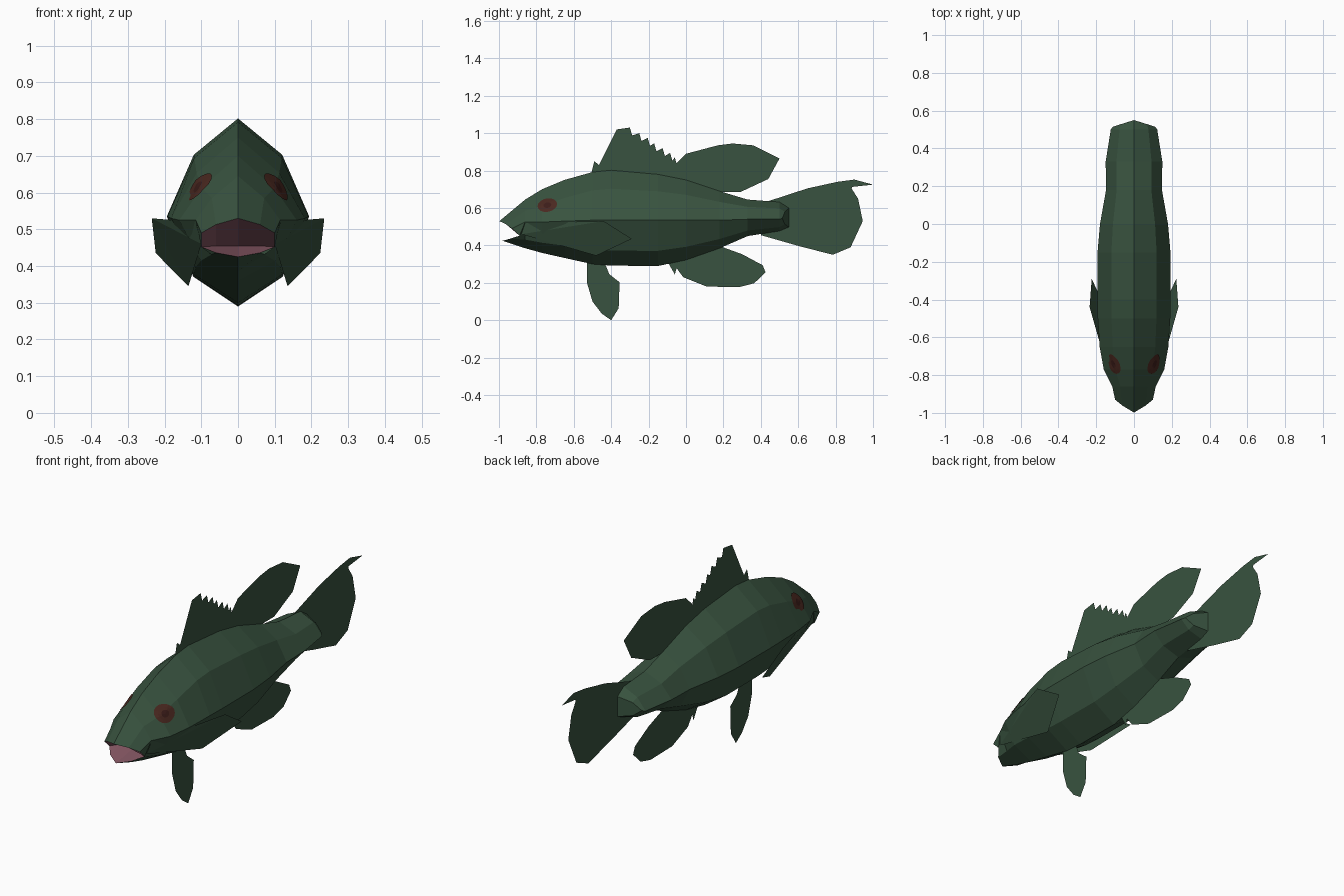
import bpy, bmesh, math
from mathutils import Vector
from mathutils.bvhtree import BVHTree


def material(name, rgb):
    m = bpy.data.materials.new(name)
    m.diffuse_color = (*rgb, 1)
    return m


GREEN = material("scale green", (0.040, 0.086, 0.050))
PINK = material("mouth pink", (0.235, 0.095, 0.125))
BROWN = material("eye brown", (0.068, 0.021, 0.014))
DARK = material("pupil dark red", (0.045, 0.012, 0.010))


def add_object(name, bm, mats):
    me = bpy.data.meshes.new(name)
    bm.to_mesh(me)
    ob = bpy.data.objects.new(name, me)
    bpy.context.collection.objects.link(ob)
    for m in mats:
        me.materials.append(m)
    return ob


class Builder:
    """Adds faces by coordinates, welding shared points and mirroring in x."""
    def __init__(self):
        self.bm, self.verts = bmesh.new(), {}

    def vert(self, p):
        key = tuple(round(c, 4) + 0.0 for c in p)
        if key not in self.verts:
            self.verts[key] = self.bm.verts.new(key)
        return self.verts[key]

    def face(self, pts, mat=0):
        for s in (1, -1):
            vs = list(dict.fromkeys(self.vert((s * x, y, z)) for x, y, z in pts))
            if len(vs) > 2:
                self.bm.faces.new(vs if s > 0 else vs[::-1]).material_index = mat

    def strip(self, a, b, mat=0):
        for i in range(len(a) - 1):
            self.face((a[i], a[i + 1], b[i + 1], b[i]), mat)


# Body sections: y, top z, half width, middle z, bottom z, upper side height fraction
sections = [
    (-0.86, 0.645, 0.115, 0.525, 0.385, 0.50),
    (-0.77, 0.700, 0.160, 0.525, 0.360, 0.50),
    (-0.65, 0.750, 0.182, 0.530, 0.333, 0.56),
    (-0.50, 0.792, 0.192, 0.535, 0.300, 0.62),
    (-0.40, 0.802, 0.194, 0.535, 0.292, 0.63),
    (-0.15, 0.780, 0.193, 0.535, 0.290, 0.63),
    (0.00, 0.750, 0.180, 0.535, 0.322, 0.63),
    (0.18, 0.690, 0.148, 0.535, 0.385, 0.63),
    (0.33, 0.645, 0.150, 0.540, 0.450, 0.63),
    (0.50, 0.632, 0.123, 0.540, 0.477, 0.63),
    (0.55, 0.600, 0.112, 0.545, 0.498, 0.63),
]


def half_ring(y, top, w, mid, bot, f):
    bend = 0.035 if y > 0.52 else 0        # the tail end is bowed in plan
    return [(0, y, top),
            (0.62 * w, y - bend * 0.62, mid + f * (top - mid)),
            (w, y - bend, mid),
            (0.63 * w, y - bend * 0.63, mid - 0.67 * (mid - bot)),
            (0, y, bot)]


body = Builder()
rings = [half_ring(*s) for s in sections]
for a, b in zip(rings, rings[1:]):
    body.strip(a, b)
body.face(rings[-1])

# Head: snout, lower jaw and open mouth
snout = [(0, -0.998, 0.53), (0.06, -0.962, 0.513), (0.1, -0.93, 0.49)]
jaw = [(0.1, -0.89, 0.452), (0.06, -0.94, 0.436), (0, -0.98, 0.425)]
throat = [(0, -0.80, 0.455), (0.06, -0.84, 0.455), (0.1, -0.89, 0.452)]
body.strip(snout, rings[0][:3])
body.strip(jaw, rings[0][2:])
body.face((snout[2], jaw[0], rings[0][2]))
body.strip(snout, throat, 1)
body.strip(throat[::-1], jaw, 1)
bmesh.ops.recalc_face_normals(body.bm, faces=body.bm.faces)
tree = BVHTree.FromBMesh(body.bm)
add_object("body", body.bm, [GREEN, PINK])

# Side fins sweeping back from the cheeks
cheek = [(0.1, -0.88, 0.46), (0.115, -0.86, 0.52), (0.235, -0.44, 0.53),
         (0.224, -0.29, 0.435), (0.135, -0.48, 0.345)]
side = Builder()
for i in ((0, 1, 2), (0, 2, 4), (2, 3, 4)):
    side.face([cheek[k] for k in i])
add_object("side_fins", side.bm, [GREEN])

# Eyes: thin discs laid on the head surface
eyes = Builder()


def eye_point(r, k):
    t = 2 * math.pi * k / 16
    u, v = r * 0.052 * math.cos(t), r * 0.036 * math.sin(t)
    y, z = -0.74 + u, 0.613 + v + 0.12 * u
    hit, n, _, _ = tree.ray_cast(Vector((1, y, z)), Vector((-1, 0, 0)))
    return hit + n * 0.004


for k in range(16):
    for r0, r1 in ((0, 0.4), (0.4, 0.7), (0.7, 1)):
        eyes.face((eye_point(r0, k), eye_point(r1, k),
                   eye_point(r1, k + 1), eye_point(r0, k + 1)), int(r1 < 0.5))
add_object("eyes", eyes.bm, [BROWN, DARK])


# Flat fins on the centre line, outlines as (y, z)
def fin(name, outline):
    bm = bmesh.new()
    bm.faces.new([bm.verts.new((0, y, z)) for y, z in outline])
    bmesh.ops.triangulate(bm, faces=bm.faces)
    add_object(name, bm, [GREEN])


spines = [(-0.51, 0.77), (-0.49, 0.85), (-0.465, 0.83)]
tips = [(-0.37, 1.02), (-0.30, 1.03), (-0.25, 1.0), (-0.205, 0.975),
        (-0.17, 0.945), (-0.125, 0.92), (-0.085, 0.895), (-0.06, 0.87)]
for y, z in tips:                          # each spine tip with a notch behind
    spines += [(y, z), (y + 0.012, z - 0.042)]
fin("spiny_back_fin", spines + [(-0.04, 0.74), (-0.4, 0.76)])
fin("soft_back_fin", [(-0.05, 0.84), (0, 0.89), (0.17, 0.935), (0.25, 0.945),
                      (0.36, 0.935), (0.50, 0.865), (0.44, 0.755), (0.29, 0.685),
                      (0.20, 0.685), (0.10, 0.68), (-0.06, 0.74)])
fin("tail_fin", [(0.42, 0.63), (0.65, 0.705), (0.81, 0.74), (0.90, 0.752),
                 (1.0, 0.725), (0.88, 0.712), (0.92, 0.65), (0.945, 0.53),
                 (0.88, 0.39), (0.785, 0.35), (0.61, 0.395), (0.40, 0.455)])
fin("belly_rear_fin", [(-0.10, 0.315), (-0.06, 0.245), (-0.05, 0.278),
                       (-0.015, 0.23), (0, 0.262), (0.11, 0.18), (0.285, 0.177),
                       (0.365, 0.198), (0.425, 0.257), (0.41, 0.294),
                       (0.30, 0.353), (0.17, 0.40), (-0.05, 0.34)])
fin("belly_front_fin", [(-0.53, 0.33), (-0.53, 0.203), (-0.50, 0.10),
                        (-0.45, 0.035), (-0.40, 0.0), (-0.36, 0.064),
                        (-0.355, 0.203), (-0.41, 0.246), (-0.44, 0.32)])
